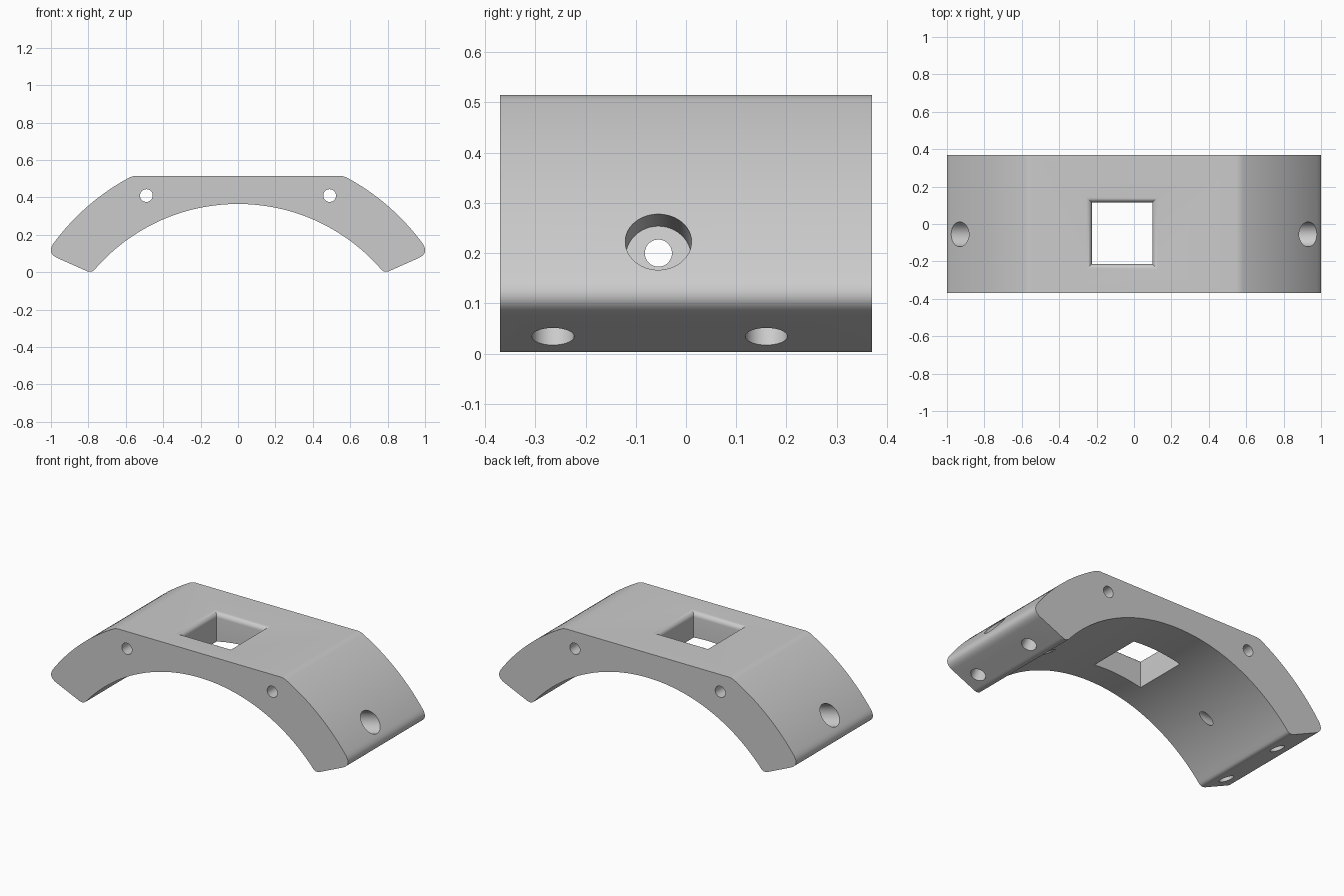
import bpy, bmesh
from math import sin, cos, pi, sqrt, radians, asin
from mathutils import Vector

old = bpy.data.objects.get("Cube")
if old:
    bpy.data.objects.remove(old, do_unlink=True)

HALF_DEPTH = 0.37
TOP = 0.515

grey = bpy.data.materials.new("light_grey")
grey.use_nodes = True
colour = (0.6, 0.6, 0.6, 1)
grey.diffuse_color = colour
grey.node_tree.nodes["Principled BSDF"].inputs["Base Color"].default_value = colour


def finish(name, bm):
    bmesh.ops.recalc_face_normals(bm, faces=bm.faces)
    mesh = bpy.data.meshes.new(name)
    bm.to_mesh(mesh)
    bm.free()
    mesh.materials.append(grey)
    obj = bpy.data.objects.new(name, mesh)
    bpy.context.collection.objects.link(obj)
    return obj


def loft(name, rings):
    """Closed solid through a list of equal-length rings."""
    bm = bmesh.new()
    loops = [[bm.verts.new(p) for p in ring] for ring in rings]
    n = len(loops[0])
    for a, b in zip(loops, loops[1:]):
        for i in range(n):
            j = (i + 1) % n
            bm.faces.new((a[i], a[j], b[j], b[i]))
    bm.faces.new(loops[0])
    bm.faces.new(loops[-1])
    return finish(name, bm)


def arc(radius, centre_z, x0, x1, steps):
    a0, a1 = asin(x0 / radius), asin(x1 / radius)
    angles = [a0 + (a1 - a0) * i / steps for i in range(steps + 1)]
    return [Vector((radius * sin(a), centre_z + radius * cos(a))) for a in angles]


def rounded(start, corner, end, steps=8):
    start, corner, end = Vector(start), Vector(corner), Vector(end)
    ts = [i / steps for i in range(steps + 1)]
    return [start * (1 - t) ** 2 + corner * 2 * t * (1 - t) + end * t * t for t in ts]


def rod(name, start, end, radius):
    """Cylinder between two points."""
    start, end = Vector(start), Vector(end)
    turn = (end - start).to_track_quat('Z', 'Y')
    circle = [turn @ Vector((radius * cos(2 * pi * i / 48), radius * sin(2 * pi * i / 48), 0))
              for i in range(48)]
    return loft(name, [[start + p for p in circle], [end + p for p in circle]])


# Arched body: right half of the outline, mirrored, then extruded in depth
outer = arc(1.225, -0.572, 0.588, 0.978, 24)
inner = arc(1.0126, -0.6476, 0.765, 0, 40)
half = rounded((0.545, TOP), (0.567, TOP), outer[0])
half += outer[1:-1]
half += rounded(outer[-1], (1.029, 0.105), (0.966, 0.076))
half += rounded((0.822, 0.012), (0.785, -0.008), inner[0])
half += inner[1:]
outline = half + [Vector((-p.x, p.y)) for p in reversed(half[:-1])]
body = loft("arched_bracket", [[(p.x, y, p.y) for p in outline]
                               for y in (-HALF_DEPTH, HALF_DEPTH)])

# Square window with a rounded upper rim
R = 0.03
steps = [(0.0, 0.1)] + [(R * (1 - cos(t)), TOP - R + R * sin(t))
                        for t in (pi / 2 * i / 8 for i in range(9))] + [(R, 0.7)]
window = loft("window_cutter", [[(-0.225 - e, -0.214 - e, z), (0.098 + e, -0.214 - e, z),
                                 (0.098 + e, 0.115 + e, z), (-0.225 - e, 0.115 + e, z)]
                                for e, z in steps])
cutters = [window]

tilt = radians(15)
for s in (-1, 1):
    # Long holes from front to back
    cutters.append(rod("long_hole_cutter", (s * 0.49, -0.6, 0.41), (s * 0.49, 0.6, 0.41), 0.034))
    # Screw hole and its wide recess in the sloping side
    cutters.append(rod("screw_hole_cutter", (s * 0.4, -0.055, 0.2), (s * 0.88, -0.055, 0.2), 0.027))
    floor = Vector((s * 0.81, -0.055, 0.19))
    cutters.append(rod("recess_cutter", floor,
                       floor + Vector((s * cos(tilt), 0, sin(tilt))) * 0.4, 0.066))
    # Pair of blind holes in each foot
    for y in (-0.265, 0.16):
        mouth = Vector((s * 0.872, y, 0.033))
        normal = Vector((s * 0.41, 0, -0.91))
        cutters.append(rod("foot_hole_cutter", mouth - normal * 0.11, mouth + normal * 0.1, 0.042))

# Cut everything, then drop the cutters
bpy.context.view_layer.objects.active = body
for cutter in cutters:
    cutter.hide_render = True
    mod = body.modifiers.new("cut", 'BOOLEAN')
    mod.operation = 'DIFFERENCE'
    mod.solver = 'EXACT'
    mod.object = cutter
    bpy.ops.object.modifier_apply(modifier=mod.name)
for cutter in cutters:
    bpy.data.objects.remove(cutter, do_unlink=True)

bpy.ops.object.select_all(action='DESELECT')
body.select_set(True)
bpy.ops.object.shade_smooth_by_angle(angle=radians(30))
